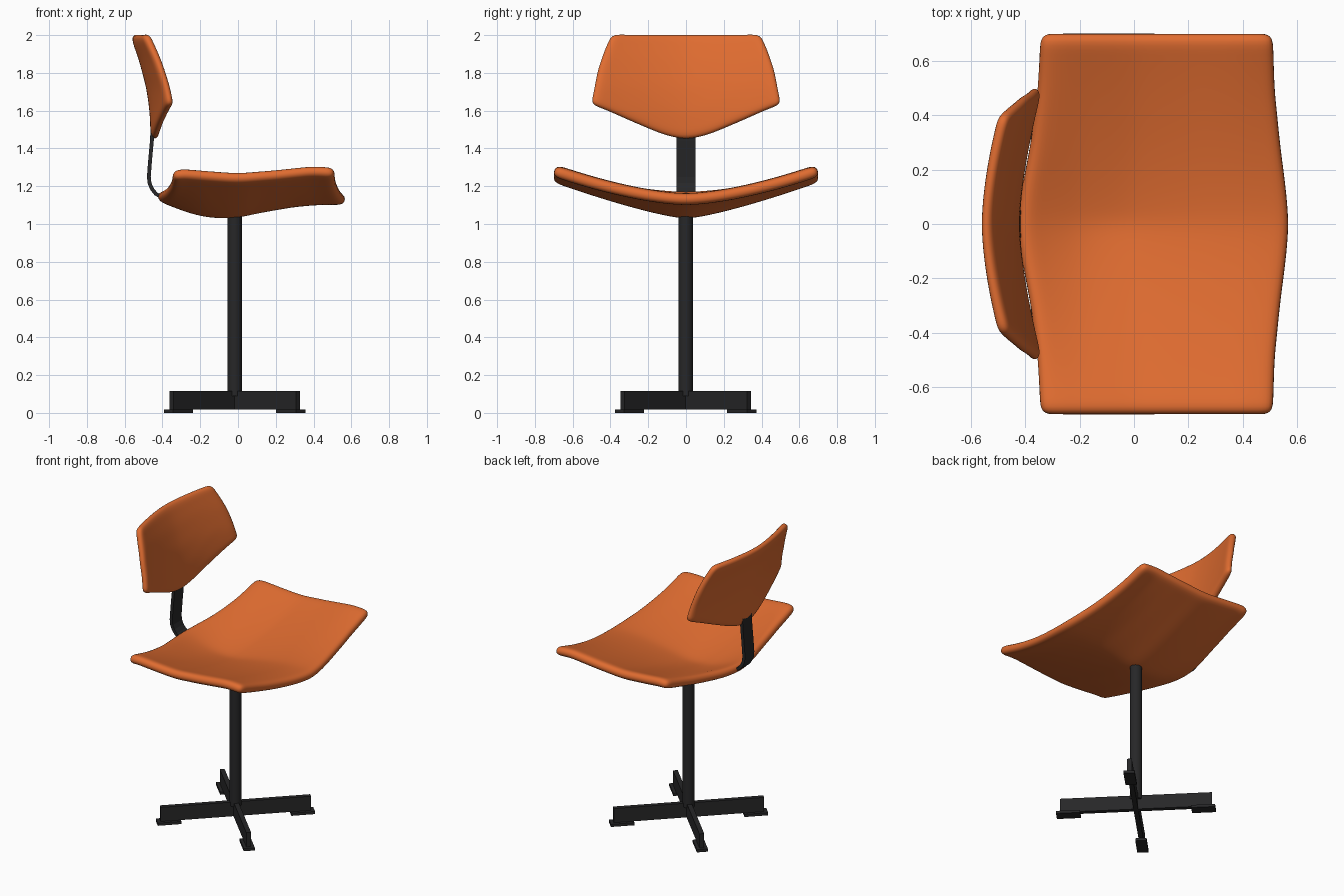
import bpy, bmesh, math
from mathutils import Matrix, Vector

if "Cube" in bpy.data.objects:
    bpy.data.objects.remove(bpy.data.objects["Cube"])


def material(name, rgb):
    m = bpy.data.materials.new(name)
    m.diffuse_color = (*rgb, 1)
    m.use_nodes = True
    m.node_tree.nodes["Principled BSDF"].inputs["Base Color"].default_value = m.diffuse_color
    return m


ORANGE = material("orange shell", (0.74, 0.15, 0.03))
BLACK = material("black metal", (0.02, 0.02, 0.021))


def table(pts, t):
    """Piecewise linear lookup."""
    for (a, fa), (b, fb) in zip(pts, pts[1:]):
        if t <= b:
            return fa + (fb - fa) * (t - a) / (b - a)
    return pts[-1][1]


def finish(name, bm, mat):
    bmesh.ops.recalc_face_normals(bm, faces=bm.faces)
    me = bpy.data.meshes.new(name)
    bm.to_mesh(me)
    bm.free()
    ob = bpy.data.objects.new(name, me)
    bpy.context.collection.objects.link(ob)
    me.materials.append(mat)
    return ob


def shell(name, func, nu, nv, thickness):
    """Curved sheet from func(u, v), thickened and rounded."""
    bm = bmesh.new()
    g = [[bm.verts.new(func(i / nu, j / nv)) for j in range(nv + 1)] for i in range(nu + 1)]
    for i in range(nu):
        for j in range(nv):
            bm.faces.new((g[i][j], g[i + 1][j], g[i + 1][j + 1], g[i][j + 1]))
    for f in bm.faces:
        f.smooth = True
    ob = finish(name, bm, ORANGE)
    s = ob.modifiers.new("thickness", 'SOLIDIFY')
    s.thickness, s.offset = thickness, 0
    s = ob.modifiers.new("rounding", 'SUBSURF')
    s.levels = s.render_levels = 2
    return ob


# Seat: saddle-like shell, wings rising to both sides
MIDDLE = [(0, 1.155), (.11, 1.108), (.22, 1.072), (.32, 1.055), (.42, 1.06),
          (.53, 1.085), (.73, 1.12), (.88, 1.132), (1, 1.13)]
WING = [(0, 1.265), (.06, 1.273), (.4, 1.25), (.64, 1.266), (.88, 1.288), (1, 1.278)]
BACK_X = [(0, -.425), (.1, -.418), (.3, -.38), (.5, -.355), (.7, -.345)]
FRONT_X = [(0, .57), (.1, .564), (.3, .538), (.5, .518), (.7, .512)]
POWER = [(0, 1.75), (.32, 1.25), (.6, 1.4), (1, 1.6)]


def seat(u, v):
    y = (2 * v - 1) * 0.7
    a = abs(y)
    xb, xf = table(BACK_X, a), table(FRONT_X, a)
    z0, z1 = table(MIDDLE, u), table(WING, u)
    return (xb + (xf - xb) * u, y, z0 + (z1 - z0) * (a / 0.7) ** table(POWER, u))


shell("seat", seat, 14, 20, 0.062)

# Backrest: wide shield shape wrapping forward at the sides
SPINE = [(1.44, -.44), (1.6, -.446), (1.72, -.463), (1.87, -.502), (2.0, -.548)]
LOWER = [(0, 1.447), (.2, 1.462), (.6, 1.548), (.85, 1.605), (1, 1.632)]
SIDE = [(0, .505), (.5, .468), (.8, .43), (1, .395)]


def backrest(u, v):
    s = 2 * u - 1
    y = s * table(SIDE, v)
    z0 = table(LOWER, abs(s))
    z = z0 + (2.003 - z0) * v
    return (table(SPINE, z) + 0.095 * abs(2 * y) ** 1.65, y, z)


shell("backrest", backrest, 14, 8, 0.046)

# Strap joining the seat to the backrest: bent flat bar
path = [(-.452, 1.52), (-.456, 1.44), (-.466, 1.33), (-.472, 1.25), (-.468, 1.215),
        (-.455, 1.185), (-.435, 1.16), (-.41, 1.145), (-.36, 1.125)]
bm = bmesh.new()
rings = []
for i, p in enumerate(path):
    a, b = path[max(i - 1, 0)], path[min(i + 1, len(path) - 1)]
    t = Vector((b[0] - a[0], b[1] - a[1])).normalized()
    n = Vector((-t.y, t.x)) * 0.01
    rings.append([bm.verts.new((p[0] + k * n.x, y, p[1] + k * n.y))
                  for k, y in ((1, -.05), (1, .05), (-1, .05), (-1, -.05))])
for r, q in zip(rings, rings[1:]):
    for k in range(4):
        bm.faces.new((r[k], r[(k + 1) % 4], q[(k + 1) % 4], q[k]))
bm.faces.new(rings[0])
bm.faces.new(rings[-1])
finish("back_strap", bm, BLACK)

# Column
CX = -0.018
bm = bmesh.new()
bmesh.ops.create_cone(bm, cap_ends=True, segments=32, radius1=0.038, radius2=0.038,
                      depth=0.965, matrix=Matrix.Translation((CX, -.002, 0.5725)))
for f in bm.faces:
    f.smooth = len(f.verts) == 4
finish("column", bm, BLACK)


def bar(name, x0, x1, width, z0, z1, angle):
    """Box running outwards from the column axis."""
    bm = bmesh.new()
    m = (Matrix.Translation((CX, -.002, 0)) @ Matrix.Rotation(angle, 4, 'Z')
         @ Matrix.Translation(((x0 + x1) / 2, 0, (z0 + z1) / 2))
         @ Matrix.Diagonal((x1 - x0, width, z1 - z0, 1)))
    bmesh.ops.create_cube(bm, size=1, matrix=m)
    finish(name, bm, BLACK)


# Diagonal cross base with foot plates
for k in range(2):
    bar(f"base_arm_{k + 1}", -.473, .473, 0.03, 0.018, 0.115, math.pi / 4 + k * math.pi / 2)
for k in range(4):
    bar(f"foot_{k + 1}", .346, .495, 0.07, 0, 0.018, math.pi / 4 + k * math.pi / 2)
